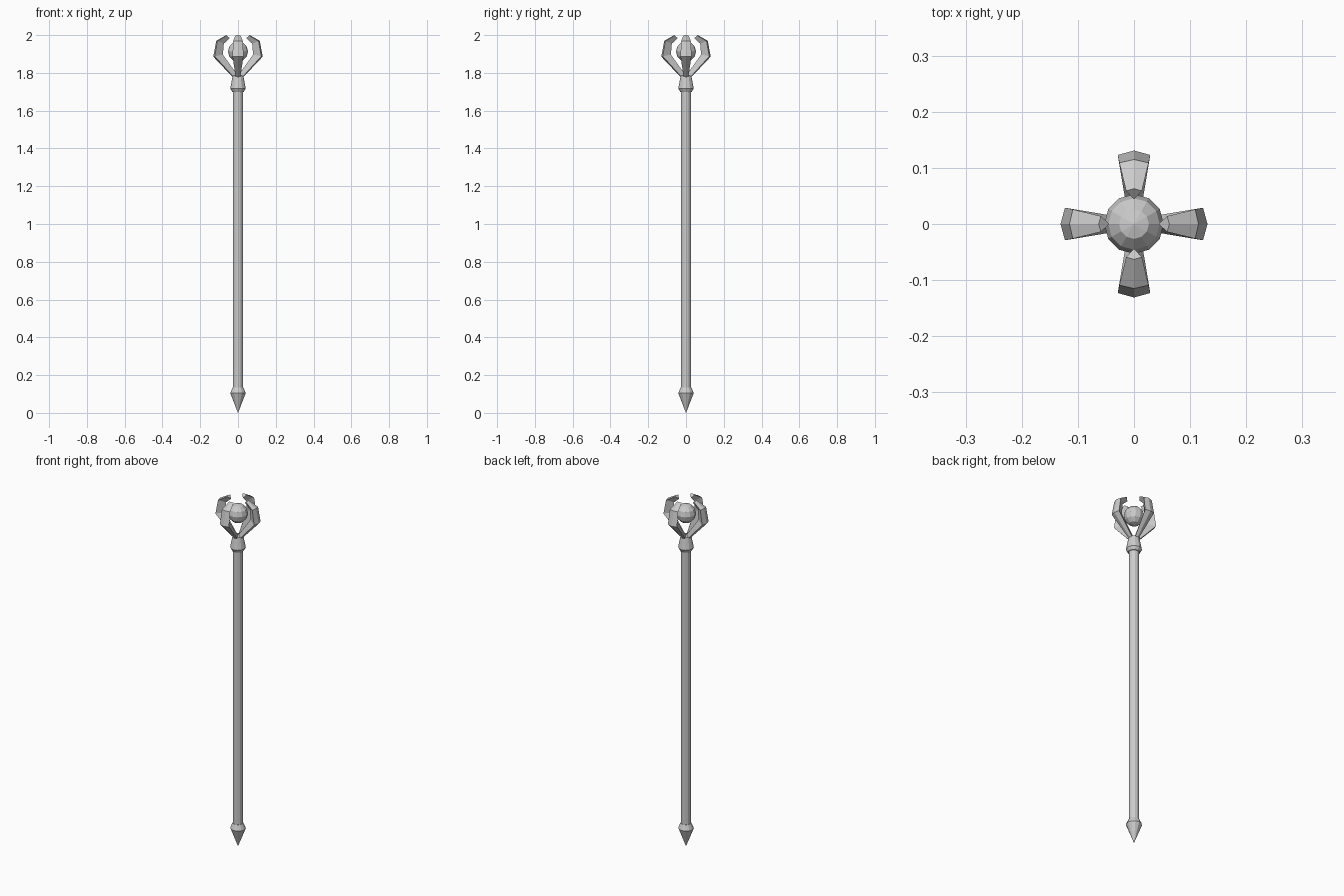
import bpy, bmesh
from math import cos, sin, pi, tau

if "Cube" in bpy.data.objects:
    bpy.data.objects.remove(bpy.data.objects["Cube"])


def make_object(name, bm):
    bmesh.ops.recalc_face_normals(bm, faces=bm.faces)
    mesh = bpy.data.meshes.new(name)
    bm.to_mesh(mesh)
    bm.free()
    obj = bpy.data.objects.new(name, mesh)
    bpy.context.collection.objects.link(obj)
    return obj


def loft(name, rings):
    """Skin a list of equal-length point rings and cap both ends."""
    bm = bmesh.new()
    loops = [[bm.verts.new(p) for p in ring] for ring in rings]
    n = len(loops[0])
    for a, b in zip(loops, loops[1:]):
        for i in range(n):
            j = (i + 1) % n
            bm.faces.new((a[i], a[j], b[j], b[i]))
    bm.faces.new(loops[0])
    bm.faces.new(loops[-1])
    return make_object(name, bm)


def turned(name, profile, sides=12):
    """Faceted turned part from (radius, z) pairs."""
    return loft(name, [[(r * cos(tau * i / sides), r * sin(tau * i / sides), z)
                        for i in range(sides)] for r, z in profile])


# Shaft, pointed foot and head collar
turned("shaft", [(0.0265, 0.11), (0.0265, 1.72)])
turned("foot_spike", [(0.0005, 0.0), (0.041, 0.105), (0.028, 0.135)])
turned("head_collar", [(0.031, 1.70), (0.041, 1.718), (0.028, 1.785)])

# Orb held between the claws
bm = bmesh.new()
bmesh.ops.create_uvsphere(bm, u_segments=12, v_segments=6, radius=0.053)
make_object("orb", bm).location.z = 1.913

# Claws: kite sections (outer r, z), (side r, z, half width), (inner r, z)
sections = [
    ((0.026, 1.775), (0.022, 1.777, 0.012), (0.004, 1.79)),
    ((0.131, 1.886), (0.123, 1.888, 0.029), (0.080, 1.897)),
    ((0.115, 1.970), (0.109, 1.968, 0.026), (0.075, 1.955)),
    ((0.063, 2.000), (0.059, 1.998, 0.014), (0.044, 1.984)),
]
rings = [[(o[0], 0, o[1]), (s[0], s[2], s[1]), (i[0], 0, i[1]), (s[0], -s[2], s[1])]
         for o, s, i in sections]
for k in range(4):
    claw = loft(f"claw_{k + 1}", rings)
    claw.rotation_euler.z = k * pi / 2
